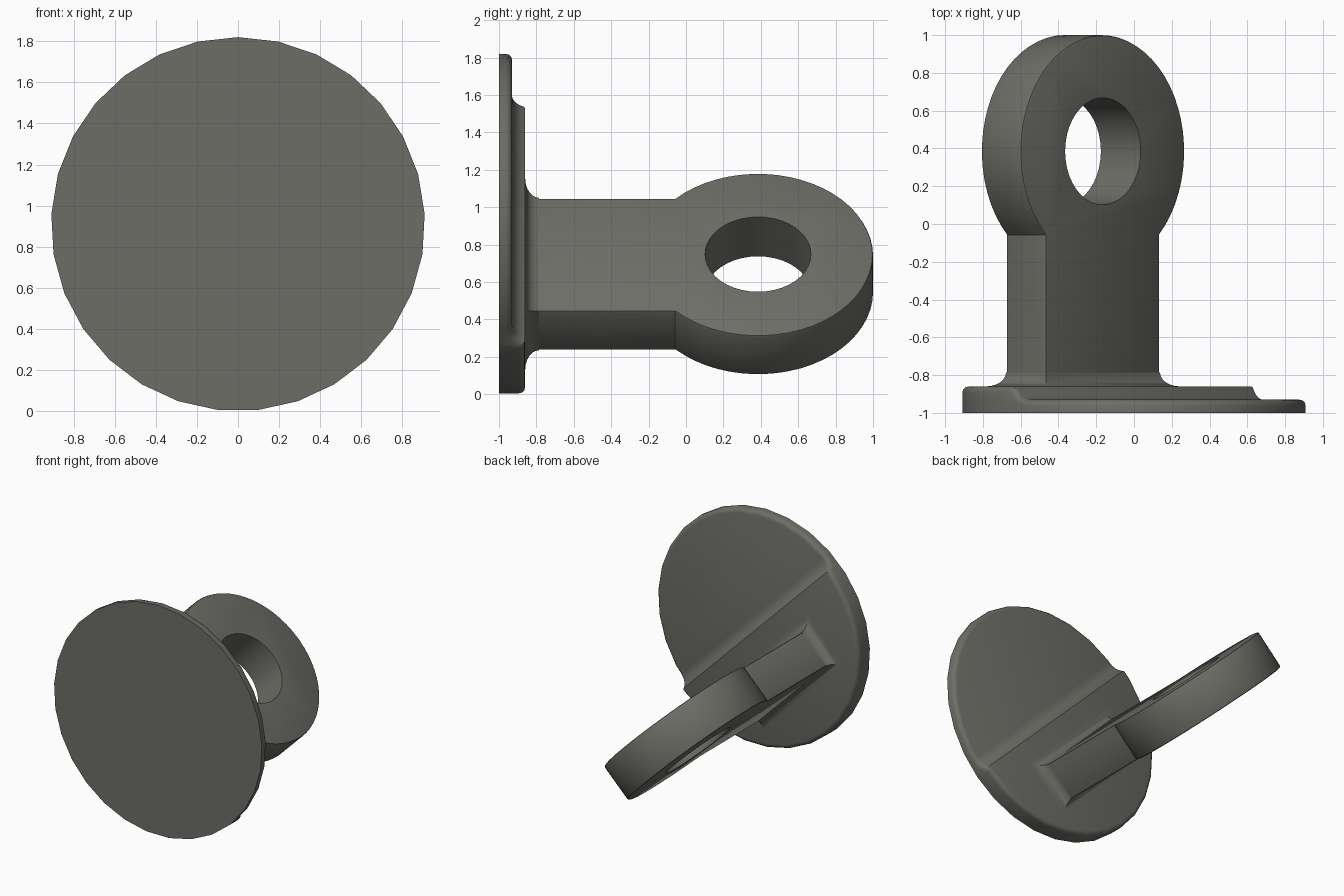
import bpy, bmesh, math
from mathutils import Vector

if "Cube" in bpy.data.objects:
    bpy.data.objects.remove(bpy.data.objects["Cube"])

S = math.sqrt(0.5)
U = Vector((S, 0, -S))    # along the lug width
N = Vector((S, 0, S))     # through the lug thickness
DISC = Vector((0, 0, 0.91))
LUG = Vector((-0.27, 0, 0.643))

grey = bpy.data.materials.new("dark grey")
grey.diffuse_color = (0.15, 0.155, 0.133, 1)
grey.use_nodes = True
grey.node_tree.nodes["Principled BSDF"].inputs["Base Color"].default_value = grey.diffuse_color


def finish(bm, name):
    bmesh.ops.recalc_face_normals(bm, faces=bm.faces)
    mesh = bpy.data.meshes.new(name)
    bm.to_mesh(mesh)
    bm.free()
    mesh.materials.append(grey)
    ob = bpy.data.objects.new(name, mesh)
    bpy.context.collection.objects.link(ob)
    return ob


def smooth(ob, degrees=32):
    bpy.ops.object.select_all(action='DESELECT')
    ob.select_set(True)
    bpy.context.view_layer.objects.active = ob
    bpy.ops.object.shade_smooth_by_angle(angle=math.radians(degrees))


def lug_point(a, y, b):
    return LUG + U * a + N * b + Vector((0, y, 0))


# Base disc: a polygon cut into strips, stepped down, thickened and rounded
R, SIDES = 0.91, 29
THICK, THIN = -0.86, -0.93
ARC, SWEEP = 0.106, math.radians(70)
END = ARC * math.sin(SWEEP)
steps = [(END - ARC * math.sin(t), THIN + ARC * (1 - math.cos(t)))
         for t in (SWEEP * (1 - i / 5) for i in range(6))]   # concave step profile
steps[0] = (0.0, THICK)

bm = bmesh.new()
angles = [math.pi / 2 + 2 * math.pi * i / SIDES for i in range(SIDES)]
bm.faces.new([bm.verts.new(DISC + Vector((R * math.cos(a), 0, R * math.sin(a)))) for a in angles])
for n, _ in steps:
    bmesh.ops.bisect_plane(bm, geom=bm.verts[:] + bm.edges[:] + bm.faces[:],
                           plane_co=DISC + N * n, plane_no=N, dist=1e-5)


def height(n):
    if n <= steps[0][0]:
        return THICK
    for (n0, y0), (n1, y1) in zip(steps, steps[1:]):
        if n <= n1:
            return y0 + (y1 - y0) * (n - n0) / (n1 - n0)
    return THIN


for v in bm.verts:
    v.co.y = height((v.co - DISC).dot(N))
back = bm.faces[:]
rim = [e for e in bm.edges if e.is_boundary]
pairs = {v: bm.verts.new((v.co.x, -1, v.co.z)) for v in {v for e in rim for v in e.verts}}
for e in rim:
    a, b = e.verts
    bm.faces.new((a, b, pairs[b], pairs[a]))
order = sorted(pairs.values(), key=lambda v: math.atan2(v.co.z - 0.91, v.co.x))
bm.faces.new(order)
bmesh.ops.recalc_face_normals(bm, faces=bm.faces)
bmesh.ops.bevel(bm, geom=rim, offset=0.033, segments=3, profile=0.5,
                affect='EDGES', clamp_overlap=False)
smooth(finish(bm, "base_disc"))

# Lug: straight bar running into a round eye
HALF_W, HALF_T = 0.427, 0.149
EYE_Y, EYE_R, HOLE_R = 0.385, 0.615, 0.283
start = -math.asin(math.sqrt(1 - (HALF_W / EYE_R) ** 2))
COUNT = 44
outline = [(-HALF_W, -0.80), (HALF_W, -0.80)]
for i in range(COUNT + 1):
    t = start + (math.pi - 2 * start) * i / COUNT
    outline.append((EYE_R * math.cos(t), EYE_Y + EYE_R * math.sin(t)))


def prism(points, depth):
    bm = bmesh.new()
    lo, hi = ([bm.verts.new(lug_point(a, y, b)) for a, y in points] for b in (-depth, depth))
    caps = [bm.faces.new(lo), bm.faces.new(hi)]
    for i in range(len(points)):
        j = (i + 1) % len(points)
        bm.faces.new((lo[i], lo[j], hi[j], hi[i]))
    bmesh.ops.recalc_face_normals(bm, faces=bm.faces)
    return bm, caps


bm, caps = prism(outline, HALF_T)
bmesh.ops.bevel(bm, geom=[e for f in caps for e in f.edges], offset=0.012,
                segments=2, profile=0.5, affect='EDGES', clamp_overlap=True)
lug = finish(bm, "lug_with_eye")

# Hole through the eye
circle = [(HOLE_R * math.cos(2 * math.pi * i / 40), EYE_Y + HOLE_R * math.sin(2 * math.pi * i / 40))
          for i in range(40)]
cutter = finish(prism(circle, 0.4)[0], "hole_cutter")
mod = lug.modifiers.new("hole", 'BOOLEAN')
mod.operation, mod.solver, mod.object = 'DIFFERENCE', 'EXACT', cutter
bpy.context.view_layer.objects.active = lug
lug.select_set(True)
bpy.ops.object.modifier_apply(modifier="hole")
bpy.data.objects.remove(cutter)
smooth(lug)

# Mitred fillet where the lug meets the disc
FILLET = 0.075
bm = bmesh.new()
rings = []
for i in range(7):
    t = math.pi / 2 * i / 6
    grow = FILLET * (1 - math.sin(t))
    y = THICK + FILLET * (1 - math.cos(t))
    rings.append([bm.verts.new(lug_point(sa * (HALF_W + grow), y, sb * (HALF_T + grow)))
                  for sa, sb in ((-1, -1), (1, -1), (1, 1), (-1, 1))])
for r0, r1 in zip(rings, rings[1:]):
    for i in range(4):
        j = (i + 1) % 4
        bm.faces.new((r0[i], r0[j], r1[j], r1[i]))
bm.faces.new(rings[0])
bm.faces.new(rings[-1])
smooth(finish(bm, "base_fillet"))
